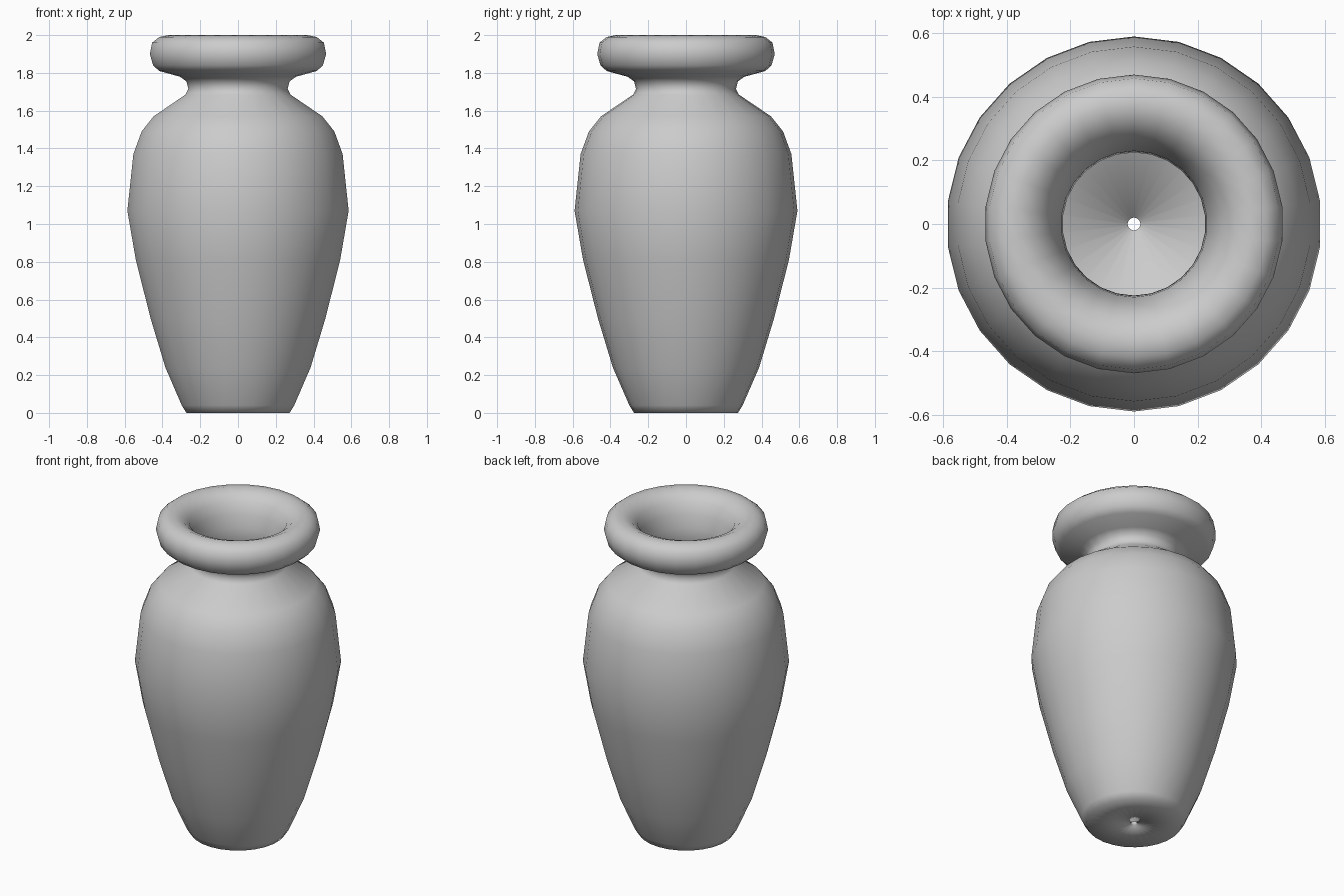
import bpy
import bmesh
import math

default = bpy.data.objects.get("Cube")
if default:
    bpy.data.objects.remove(default, do_unlink=True)

SIDES = 26

# Grey clay
clay = bpy.data.materials.new("grey clay")
clay.use_nodes = True
clay.diffuse_color = (0.6, 0.6, 0.6, 1)
clay.node_tree.nodes["Principled BSDF"].inputs["Base Color"].default_value = clay.diffuse_color

# Outside from the drain hole up to the rolled lip (radius, height)
outside = [(0.02, 0), (0.275, 0), (0.30, 0.04), (0.387, 0.24), (0.466, 0.50),
           (0.545, 0.81), (0.59, 1.07), (0.558, 1.37), (0.514, 1.49),
           (0.45, 1.57), (0.28, 1.685), (0.265, 1.715), (0.275, 1.755),
           (0.31, 1.78), (0.42, 1.81), (0.453, 1.84), (0.47, 1.90),
           (0.458, 1.96), (0.42, 1.99), (0.37, 2.0)]

# Inside from the lip down the throat to the floor
inside = [(0.32, 1.98), (0.28, 1.945), (0.25, 1.88), (0.23, 1.80),
          (0.225, 1.72), (0.25, 1.66), (0.42, 1.545), (0.48, 1.47),
          (0.525, 1.36), (0.555, 1.07), (0.51, 0.81), (0.433, 0.51),
          (0.355, 0.25), (0.275, 0.06), (0.25, 0.03), (0.02, 0.03)]


def lathe(name, profile, material):
    """Spin a closed profile around z, with a corner facing the front."""
    bm = bmesh.new()
    verts = [bm.verts.new((0, -r, z)) for r, z in profile]
    edges = [bm.edges.new((a, b)) for a, b in zip(verts, verts[1:] + verts[:1])]
    bmesh.ops.spin(bm, geom=verts + edges, cent=(0, 0, 0), axis=(0, 0, 1),
                   angle=math.tau, steps=SIDES, use_merge=True)
    bmesh.ops.remove_doubles(bm, verts=bm.verts, dist=0.0005)
    bmesh.ops.recalc_face_normals(bm, faces=bm.faces)
    for face in bm.faces:
        face.smooth = True
    mesh = bpy.data.meshes.new(name)
    bm.to_mesh(mesh)
    bm.free()
    mesh.materials.append(material)
    obj = bpy.data.objects.new(name, mesh)
    bpy.context.collection.objects.link(obj)
    return obj


lathe("vase", outside + inside, clay)
